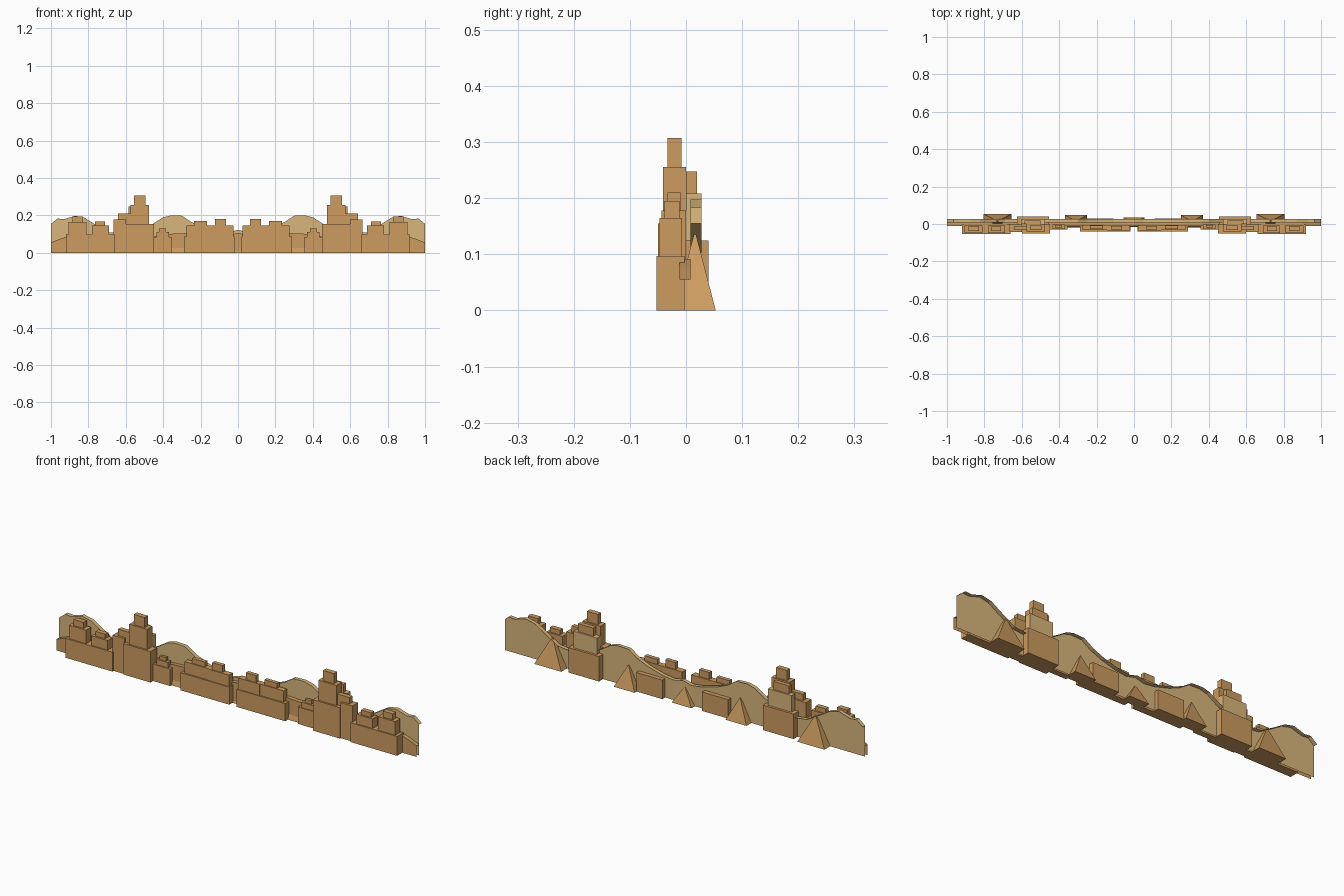
import bpy, bmesh

old = bpy.data.objects.get("Cube")
if old:
    bpy.data.objects.remove(old)


def material(name, color):
    m = bpy.data.materials.new(name)
    m.use_nodes = True
    m.diffuse_color = color
    m.node_tree.nodes["Principled BSDF"].inputs["Base Color"].default_value = color
    return m


CLAY = material("clay orange", (0.61, 0.33, 0.115, 1))
SAND = material("sand tan", (0.70, 0.47, 0.20, 1))


def finish(name, bm, mat):
    mesh = bpy.data.meshes.new(name)
    bm.to_mesh(mesh)
    bm.free()
    mesh.materials.append(mat)
    obj = bpy.data.objects.new(name, mesh)
    bpy.context.collection.objects.link(obj)
    return obj


def block(bm, x, y, z):
    """Add an axis-aligned box from (min, max) ranges."""
    verts = bmesh.ops.create_cube(bm, size=1)["verts"]
    for v in verts:
        v.co = [r[0] if c < 0 else r[1] for c, r in zip(v.co, (x, y, z))]


def building(name, tiers, mat=CLAY):
    """Stacked boxes on both sides of the centre line."""
    for side, sign in (("left", 1), ("right", -1)):
        bm = bmesh.new()
        for x, y, z in tiers:
            block(bm, sorted((sign * x[0], sign * x[1])), y, z)
        finish(side + "_" + name, bm, mat)


def pyramid(name, x, y, half_x, half_y, height):
    """Four-sided pyramid with its base on the ground."""
    bm = bmesh.new()
    base = [bm.verts.new((x + a * half_x, y + b * half_y, 0))
            for a, b in ((-1, -1), (1, -1), (1, 1), (-1, 1))]
    tip = bm.verts.new((x, y, height))
    for i in range(4):
        bm.faces.new((base[i], base[(i + 1) % 4], tip))
    bm.faces.new(base[::-1])
    finish(name, bm, CLAY)


def ridge(name, half, front, back, mat):
    """Thin front wall with a ledge running back along its crest."""
    line = [(-x, z) for x, z in half] + [(x, z) for x, z in half[::-1] if x > 0]
    bm = bmesh.new()
    cols = [[bm.verts.new(p) for p in ((x, front, 0), (x, front, z), (x, back, z))]
            for x, z in line]
    for a, b in zip(cols, cols[1:]):
        for i in range(2):
            bm.faces.new((a[i], b[i], b[i + 1], a[i + 1]))
    finish(name, bm, mat)


# Dune skylines
ridge("rear_dunes", [(1, .155), (.965, .183), (.93, .18), (.87, .198), (.82, .187),
                     (.76, .15), (.69, .11), (.6, .10), (.5, .13), (.45, .158),
                     (.4, .19), (.36, .2), (.3, .198), (.25, .165), (.19, .14),
                     (.11, .118), (.05, .11), (0, .123)], .008, .028, SAND)
ridge("front_dunes", [(1, .055), (.95, .075), (.9, .092), (.7, .09), (.5, .08),
                      (.42, .09), (.35, .102), (.28, .105), (.15, .09),
                      (.06, .095), (0, .105)], -.012, .008, CLAY)

# Main towers
building("tower", [
    ((.45, .6), (-.05, 0), (0, .155)),
    ((.475, .575), (-.041, 0), (.155, .256)),
    ((.495, .555), (-.033, -.008), (.256, .307)),
    ((.6, .665), (-.044, 0), (0, .178)),
    ((.575, .642), (-.033, -.01), (.155, .21)),
])
building("tower_rear", [
    ((.455, .625), (0, .04), (0, .125)),
    ((.5, .585), (0, .02), (.2, .248)),
])
building("tower_rear_tier", [((.475, .605), (0, .028), (.125, .208))], SAND)

# Outer town
building("outer_wall", [((.66, .92), (-.053, -.003), (0, .097))])
building("outer_house", [
    ((.81, .905), (-.047, -.007), (.097, .165)),
    ((.83, .885), (-.038, -.012), (.165, .195)),
])
building("gate_house", [
    ((.69, .78), (-.047, -.007), (.097, .145)),
    ((.71, .765), (-.038, -.014), (.145, .168)),
])

# Small houses beside the towers
building("small_house", [
    ((.355, .45), (-.03, 0), (0, .085)),
    ((.37, .435), (-.026, -.002), (.085, .112)),
    ((.385, .422), (-.02, -.006), (.112, .13)),
])

# Central halls
building("hall", [
    ((.02, .29), (-.04, -.003), (0, .088)),
    ((.025, .145), (-.036, -.005), (.088, .145)),
    ((.145, .275), (-.032, -.005), (.088, .145)),
    ((.065, .122), (-.03, -.01), (.145, .18)),
    ((.165, .235), (-.027, -.008), (.145, .17)),
])
building("hall_rear", [((.11, .255), (-.003, .03), (0, .095))])

# Pyramids behind the town
for side, s in (("left", 1), ("right", -1)):
    pyramid(side + "_large_pyramid", s * .73, .016, .075, .037, .143)
    pyramid(side + "_small_pyramid", s * .31, .014, .058, .033, .115)
pyramid("centre_pyramid", 0, .01, .055, .025, .085)
